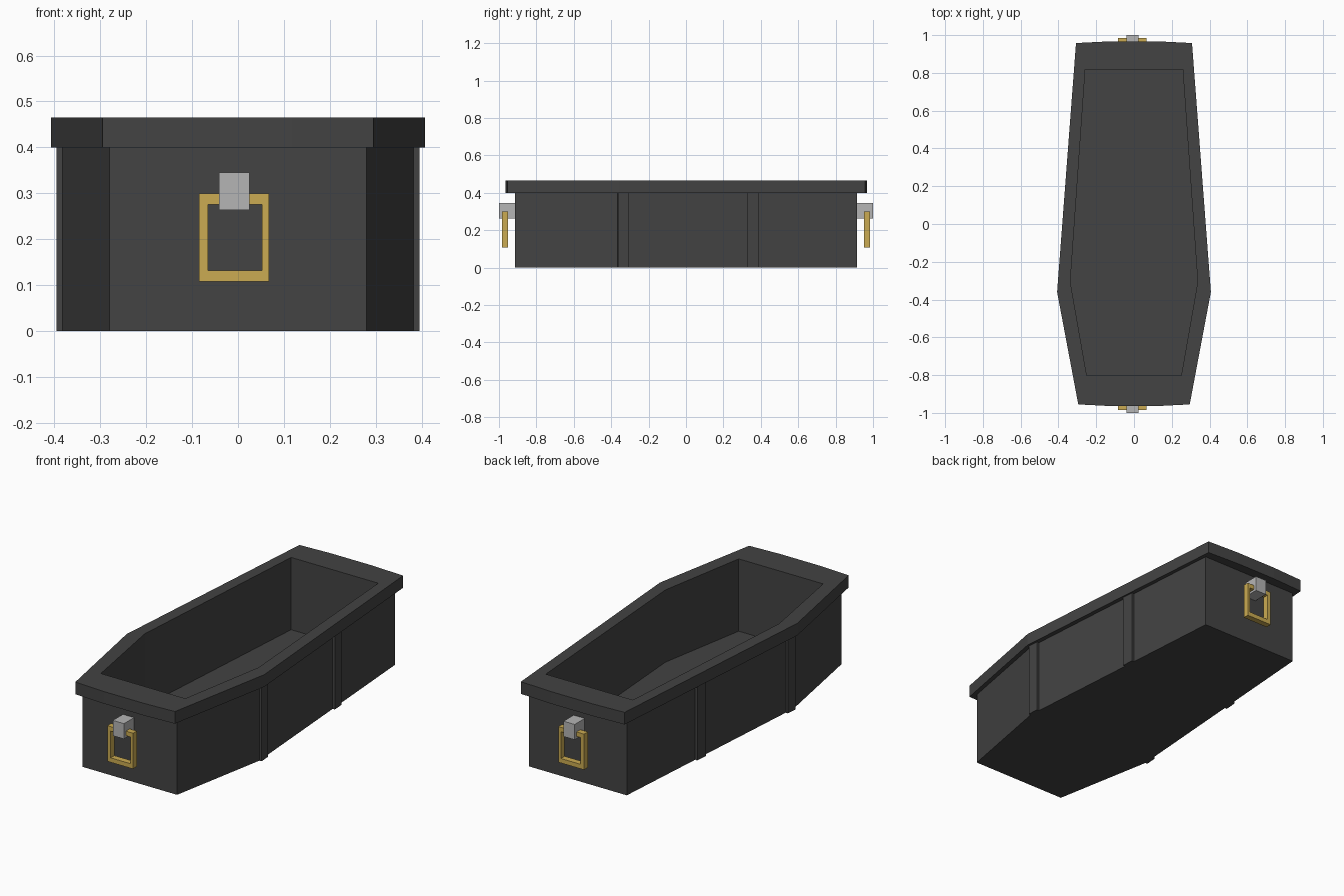
import bpy, bmesh
from mathutils import Vector

if "Cube" in bpy.data.objects:
    bpy.data.objects.remove(bpy.data.objects["Cube"])


def material(name, rgb):
    m = bpy.data.materials.new(name)
    m.diffuse_color = (*rgb, 1)
    m.use_nodes = True
    m.node_tree.nodes["Principled BSDF"].inputs["Base Color"].default_value = m.diffuse_color
    return m


DARK = material("dark_grey", (0.056, 0.056, 0.056))
GOLD = material("gold", (0.60, 0.41, 0.085))
SILVER = material("silver", (0.46, 0.46, 0.46))


def finish(name, bm, mat):
    bmesh.ops.recalc_face_normals(bm, faces=bm.faces)
    me = bpy.data.meshes.new(name)
    bm.to_mesh(me)
    bm.free()
    me.materials.append(mat)
    ob = bpy.data.objects.new(name, me)
    bpy.context.collection.objects.link(ob)
    return ob


def loop(bm, outline, z):
    return [bm.verts.new((x, y, z)) for x, y in outline]


def bridge(bm, a, b):
    n = len(a)
    for i in range(n):
        j = (i + 1) % n
        bm.faces.new((a[i], a[j], b[j], b[i]))


def hexagon(front, wide, back, bow=0.0):
    """Coffin outline from (half width, y) corners; the ends may bow outward."""
    pts = [(-front[0], front[1])]
    if bow:
        pts += [(front[0] * t, front[1] - bow * (1 - t * t)) for t in (-0.4, 0.4)]
    pts += [front, wide, back]
    if bow:
        pts += [(back[0] * t, back[1] + bow * (1 - t * t)) for t in (0.4, -0.4)]
    return pts + [(-back[0], back[1]), (-wide[0], wide[1])]


BODY = ((0.28, -0.915), (0.382, -0.365), (0.29, 0.915))
INNER = ((0.25, -0.803), (0.337, -0.307), (0.258, 0.818))
RIM = ((0.295, -0.955), (0.407, -0.36), (0.307, 0.958))
FLOOR, BODY_TOP, TOP = 0.078, 0.40, 0.465

# Hollow body with a floor
bm = bmesh.new()
base = loop(bm, hexagon(*BODY), 0)
outer = loop(bm, hexagon(*BODY), BODY_TOP)
inner = loop(bm, hexagon(*INNER), BODY_TOP)
floor = loop(bm, hexagon(*INNER), FLOOR)
bm.faces.new(base)
bridge(bm, base, outer)
bridge(bm, outer, inner)
bridge(bm, inner, floor)
bm.faces.new(floor)
finish("coffin_body", bm, DARK)

# Overhanging rim: bowed outer wall, hexagonal opening
bm = bmesh.new()
rings = []
for z in (BODY_TOP, TOP):
    o = loop(bm, hexagon(*RIM, bow=0.011), z)
    # the opening repeats each end corner so both loops have equal counts
    (fx, fy), _, (bx, by) = INNER
    i = loop(bm, [(-fx, fy), (-fx * .4, fy), (fx * .4, fy), (fx, fy), INNER[1], (bx, by),
                  (bx * .4, by), (-bx * .4, by), (-bx, by), (-INNER[1][0], INNER[1][1])], z)
    rings.append((o, i))
(o0, i0), (o1, i1) = rings
bridge(bm, o0, o1)
bridge(bm, i0, i1)
bridge(bm, o0, i0)
bridge(bm, o1, i1)
finish("rim", bm, DARK)

# Upright battens lying along the long side walls
wide, back = Vector(BODY[1]), Vector(BODY[2])
along = (back - wide).normalized()
out = Vector((along.y, -along.x))
for label, y0, y1 in (("front", -0.365, -0.305), ("back", 0.325, 0.39)):
    for side, s in (("right", 1), ("left", -1)):
        a, b = (wide + along * ((y - wide.y) / along.y) for y in (y0, y1))
        pts = [(p.x * s, p.y) for p in (a - out * .01, a + out * .013,
                                        b + out * .013, b - out * .01)]
        bm = bmesh.new()
        lo, hi = loop(bm, pts, 0), loop(bm, pts, BODY_TOP)
        bridge(bm, lo, hi)
        bm.faces.new(lo)
        bm.faces.new(hi)
        finish(f"{label}_{side}_batten", bm, DARK)


def rect(bm, x0, x1, z0, z1, y):
    return [bm.verts.new((x, y, z)) for x, z in ((x0, z0), (x1, z0), (x1, z1), (x0, z1))]


# Pull handle at each end: square ring hanging from a bracket
for label, s in (("front", -1), ("back", 1)):
    bm = bmesh.new()
    a, b = (rect(bm, -0.085, 0.067, 0.108, 0.299, s * y) for y in (0.952, 0.984))
    c, d = (rect(bm, -0.065, 0.052, 0.132, 0.275, s * y) for y in (0.952, 0.984))
    for p, q in ((a, b), (c, d), (a, c), (b, d)):
        bridge(bm, p, q)
    finish(f"{label}_handle_ring", bm, GOLD)

    bm = bmesh.new()
    a, b = (rect(bm, -0.041, 0.025, 0.263, 0.345, s * y) for y in (0.91, 1.0))
    bridge(bm, a, b)
    bm.faces.new(a)
    bm.faces.new(b)
    finish(f"{label}_handle_bracket", bm, SILVER)
